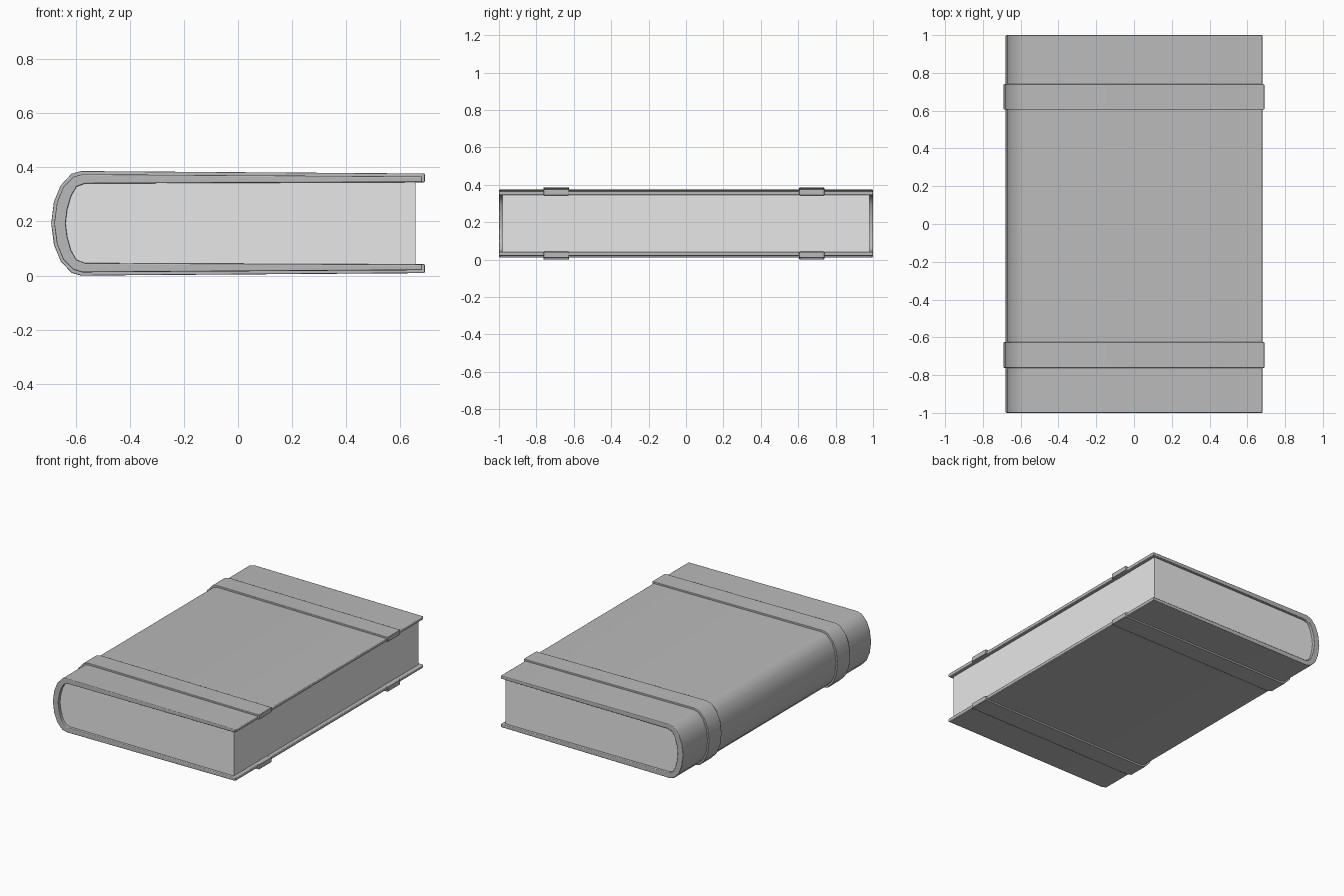
import bpy, bmesh, math

cube = bpy.data.objects.get("Cube")
if cube:
    bpy.data.objects.remove(cube, do_unlink=True)

MID = 0.193  # height of the book's middle plane


def material(name, value):
    mat = bpy.data.materials.new(name)
    mat.use_nodes = True
    colour = (value, value, value, 1)
    mat.diffuse_color = colour
    mat.node_tree.nodes["Principled BSDF"].inputs["Base Color"].default_value = colour
    return mat


cover_grey = material("cover grey", 0.49)
paper_grey = material("paper grey", 0.8)


def mirrored(half):
    """Complete a half profile (x, height above middle) with its lower half."""
    return half + [(x, -z) for x, z in reversed(half[:-1])]


def finish(name, bm, mat, bevel=0):
    bmesh.ops.recalc_face_normals(bm, faces=bm.faces)
    mesh = bpy.data.meshes.new(name)
    bm.to_mesh(mesh)
    bm.free()
    mesh.materials.append(mat)
    obj = bpy.data.objects.new(name, mesh)
    bpy.context.collection.objects.link(obj)
    bpy.ops.object.select_all(action='DESELECT')
    obj.select_set(True)
    bpy.context.view_layer.objects.active = obj
    bpy.ops.object.shade_smooth_by_angle(angle=math.radians(45))
    if bevel:
        mod = obj.modifiers.new("rounded edges", 'BEVEL')
        mod.width = bevel
        mod.segments = 2
        mod.limit_method = 'ANGLE'
        mod.angle_limit = math.radians(50)
        mod.harden_normals = True
    return obj


def extrude_to(bm, faces, depth):
    made = bmesh.ops.extrude_face_region(bm, geom=faces)["geom"]
    moved = [v for v in made if isinstance(v, bmesh.types.BMVert)]
    bmesh.ops.translate(bm, verts=moved, vec=(0, depth, 0))


def wrap(name, outer, inner, y0, y1, bevel):
    """A folded sheet between two matching profiles, from y0 to y1."""
    bm = bmesh.new()
    rows = [[bm.verts.new((x, y0, MID + z)) for x, z in mirrored(half)]
            for half in (outer, inner)]
    a, b = rows
    faces = [bm.faces.new((a[i], a[i + 1], b[i + 1], b[i])) for i in range(len(a) - 1)]
    extrude_to(bm, faces, y1 - y0)
    return finish(name, bm, cover_grey, bevel)


# Half profiles, from the free edge to the middle of the spine
band_outer = [(0.69, 0.184), (-0.58, 0.193), (-0.615, 0.183),
              (-0.655, 0.14), (-0.68, 0.08), (-0.69, 0)]
cover_outer = [(0.68, 0.173), (-0.575, 0.181), (-0.608, 0.172),
               (-0.646, 0.133), (-0.669, 0.076), (-0.679, 0)]
inner = [(0.68, 0.152), (-0.565, 0.147), (-0.597, 0.135),
         (-0.617, 0.1), (-0.631, 0.05), (-0.637, 0)]
band_inner = [(0.69, 0.151)] + [(x + 0.001, z - 0.001 if z else 0) for x, z in inner[1:]]

# Cover and the two raised bands around it
wrap("cover", cover_outer, inner, -1, 1, 0.005)
wrap("front_band", band_outer, band_inner, -0.762, -0.625, 0.004)
wrap("back_band", band_outer, band_inner, 0.605, 0.74, 0.004)

# Page block, following the inside of the cover
bm = bmesh.new()
page_half = [(0.655, 0.154)] + [(x - 0.003, z + 0.003 if z else 0) for x, z in inner[1:]]
page_face = bm.faces.new([bm.verts.new((x, -0.98, MID + z)) for x, z in mirrored(page_half)])
extrude_to(bm, [page_face], 1.96)
finish("pages", bm, paper_grey)
